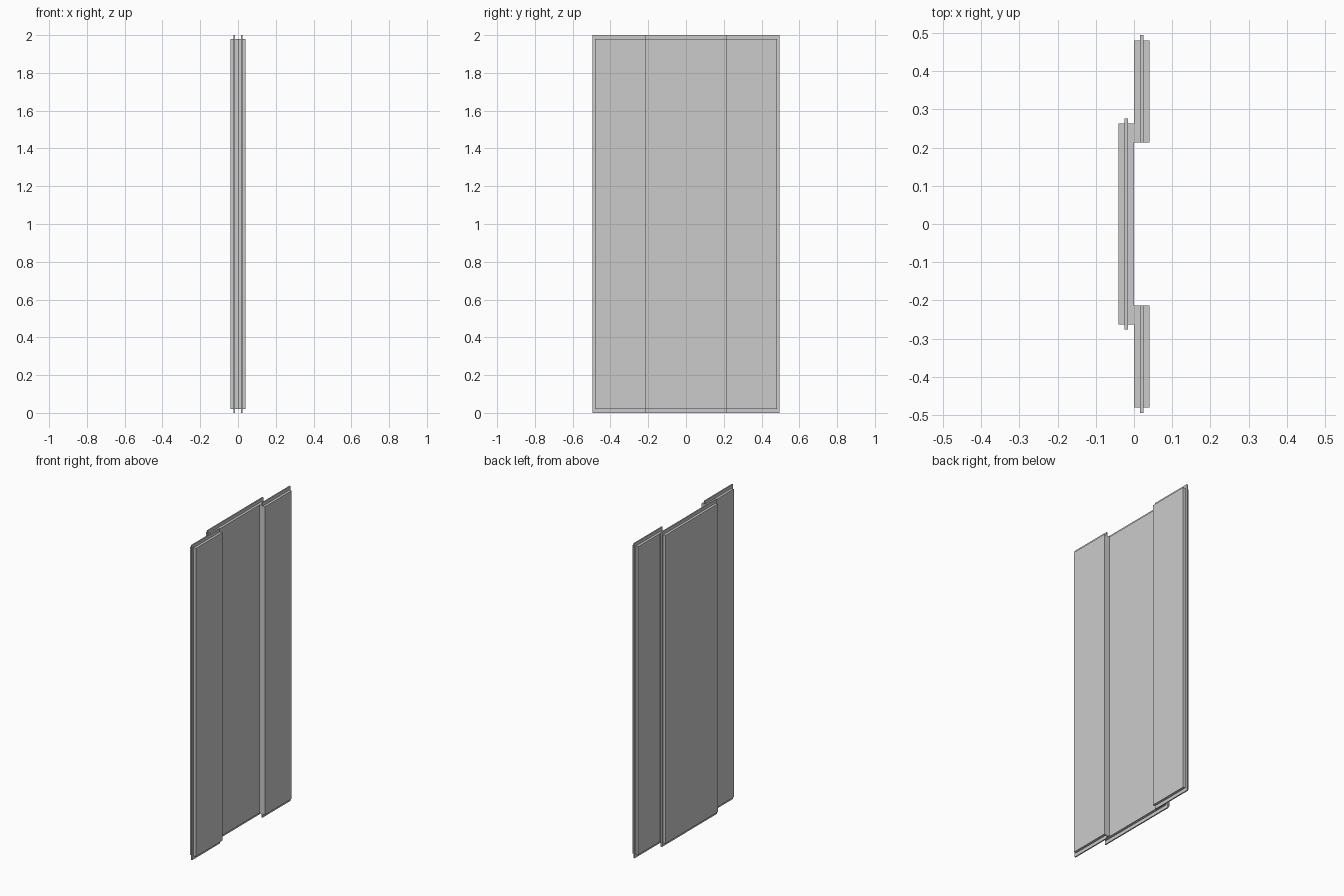
import bpy, bmesh
from mathutils import Vector

if "Cube" in bpy.data.objects:
    bpy.data.objects.remove(bpy.data.objects["Cube"])

Z0, Z1 = 0.0, 2.0            # full height
LIP = 0.021                  # tongue projection above and below each leaf
OFF, HALF = 0.0203, 0.0198   # track offset from centre, half leaf thickness
THIN = 0.004                 # half tongue thickness
SIDE = 0.0133                # tongue projection at the vertical edges


def extrude(name, points, move):
    """Close a flat outline and extrude it along the vector 'move'."""
    bm = bmesh.new()
    face = bm.faces.new([bm.verts.new(p) for p in points])
    ext = bmesh.ops.extrude_face_region(bm, geom=[face])
    verts = [v for v in ext["geom"] if isinstance(v, bmesh.types.BMVert)]
    bmesh.ops.translate(bm, verts=verts, vec=Vector(move))
    bmesh.ops.recalc_face_normals(bm, faces=bm.faces)
    mesh = bpy.data.meshes.new(name)
    bm.to_mesh(mesh)
    bm.free()
    obj = bpy.data.objects.new(name, mesh)
    bpy.context.collection.objects.link(obj)
    return obj


def leaf(name, x, inner, outer, groove=False):
    """Thick leaf, optionally grooved along its inner edge."""
    a, b = x - HALF, x + HALF
    pts = [(a, inner), (a, outer), (b, outer), (b, inner)]
    if groove:
        g = inner + SIDE
        pts += [(x + THIN, inner), (x + THIN, g), (x - THIN, g), (x - THIN, inner)]
    extrude(name, [(px, py, Z0 + LIP) for px, py in pts], (0, 0, Z1 - Z0 - 2 * LIP))


def tongue(name, x, inner, outer, side):
    """U-shaped tongue around the top, outer edge and bottom of a leaf."""
    tip = outer + side * SIDE
    pts = [(inner, Z0), (tip, Z0), (tip, Z1), (inner, Z1),
           (inner, Z1 - LIP), (outer, Z1 - LIP), (outer, Z0 + LIP), (inner, Z0 + LIP)]
    extrude(name, [(x - THIN, y, z) for y, z in pts], (2 * THIN, 0, 0))


for side, word in ((-1, "front"), (1, "back")):
    # fixed outer panel
    leaf(f"{word}_outer_panel", OFF, side * 0.2135, side * 0.481)
    tongue(f"{word}_outer_tongue", OFF, side * 0.2135, side * 0.481, side)
    # sliding inner panel; the back one is grooved at the meeting edge
    leaf(f"{word}_inner_panel", -OFF, 0.0, side * 0.2635, groove=side > 0)
    start = SIDE if side > 0 else 0.0
    tongue(f"{word}_inner_tongue", -OFF, start, side * 0.2635, side)

# tongue on the front inner panel that enters the groove where the panels meet
extrude("meeting_tongue",
        [(-OFF - THIN, 0, Z0), (-OFF + THIN, 0, Z0),
         (-OFF + THIN, SIDE, Z0), (-OFF - THIN, SIDE, Z0)], (0, 0, Z1 - Z0))
